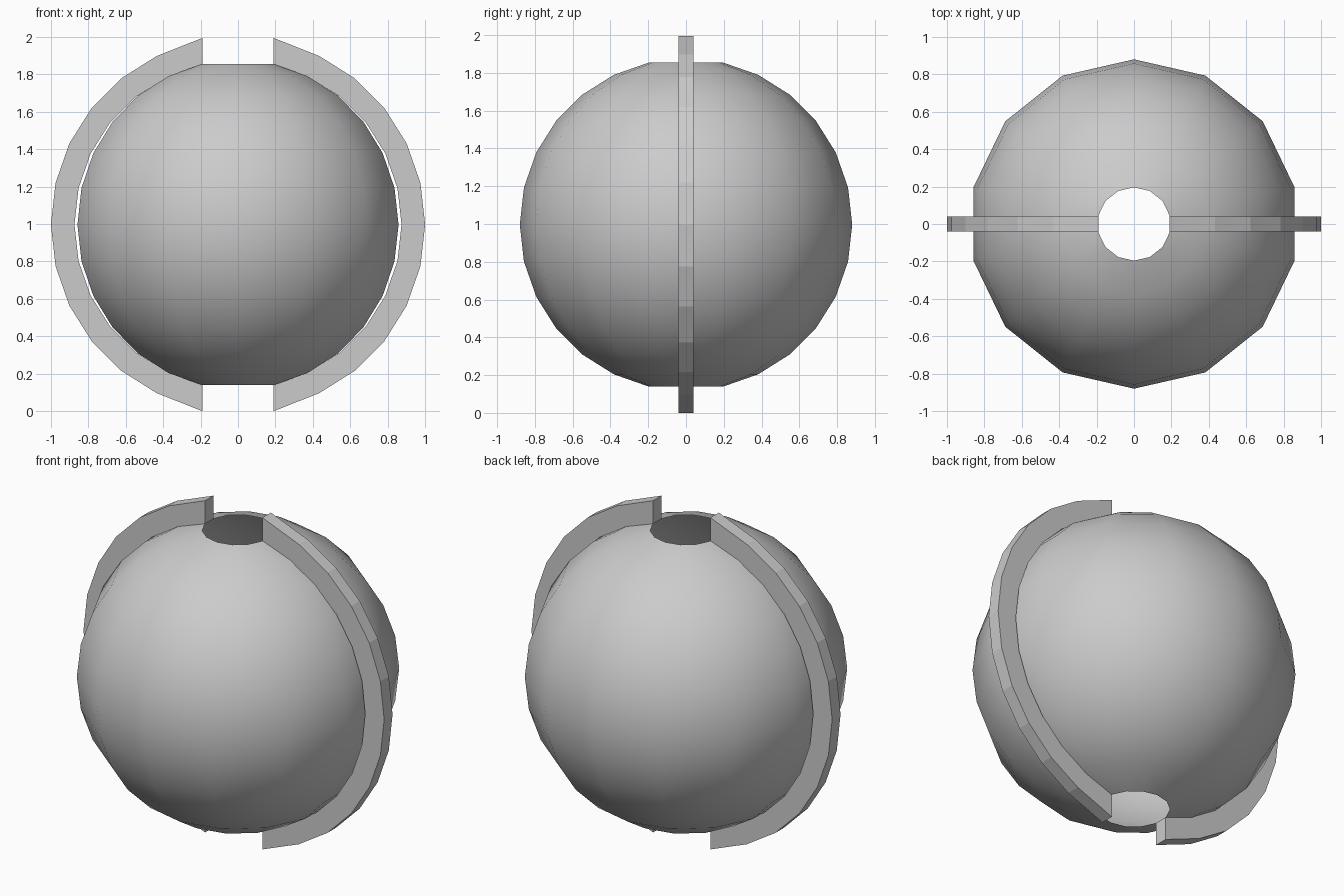
import bpy, bmesh
from math import sin, cos, pi

if "Cube" in bpy.data.objects:
    bpy.data.objects.remove(bpy.data.objects["Cube"])

CENTRE = 0.997       # height of the sphere centre
R = 0.88             # sphere radius
R_FIN = 1.0          # outer fin radius
HOLE = 0.196         # radius of the polar openings
HALF = 0.04          # half thickness of the fin
SIDES = 14
STEP = pi / SIDES


def make_object(name, bm):
    bmesh.ops.recalc_face_normals(bm, faces=bm.faces)
    mesh = bpy.data.meshes.new(name)
    bm.to_mesh(mesh)
    bm.free()
    obj = bpy.data.objects.new(name, mesh)
    obj.location.z = CENTRE
    bpy.context.collection.objects.link(obj)
    return obj


# Hollow sphere, open at both poles
bm = bmesh.new()
bmesh.ops.create_uvsphere(bm, u_segments=SIDES, v_segments=SIDES, radius=R)
poles = [v for v in bm.verts if abs(v.co.z) > R * 0.999]
bmesh.ops.delete(bm, geom=poles, context='VERTS')
shell = make_object("sphere_shell", bm)
for poly in shell.data.polygons:
    poly.use_smooth = True


# Curved fin on each side, cut off vertically at the polar openings
def make_fin(name, side):
    bm = bmesh.new()
    sections = []
    for k in range(1, SIDES):
        a = k * STEP
        inner = (R - 0.006) * sin(a), (R - 0.006) * cos(a)
        outer = R_FIN * sin(a), R_FIN * cos(a)
        if k in (1, SIDES - 1):
            sign = 1 if k == 1 else -1
            inner = HOLE - 0.005, sign * R * cos(STEP)
            outer = HOLE - 0.005, sign * CENTRE
        corners = [(inner, -HALF), (outer, -HALF), (outer, HALF), (inner, HALF)]
        sections.append([bm.verts.new((side * p[0], y, p[1])) for p, y in corners])
    for s, t in zip(sections, sections[1:]):
        for i in range(4):
            j = (i + 1) % 4
            bm.faces.new((s[i], s[j], t[j], t[i]))
    bm.faces.new(sections[0])
    bm.faces.new(sections[-1])
    make_object(name, bm)


make_fin("right_fin", 1)
make_fin("left_fin", -1)
